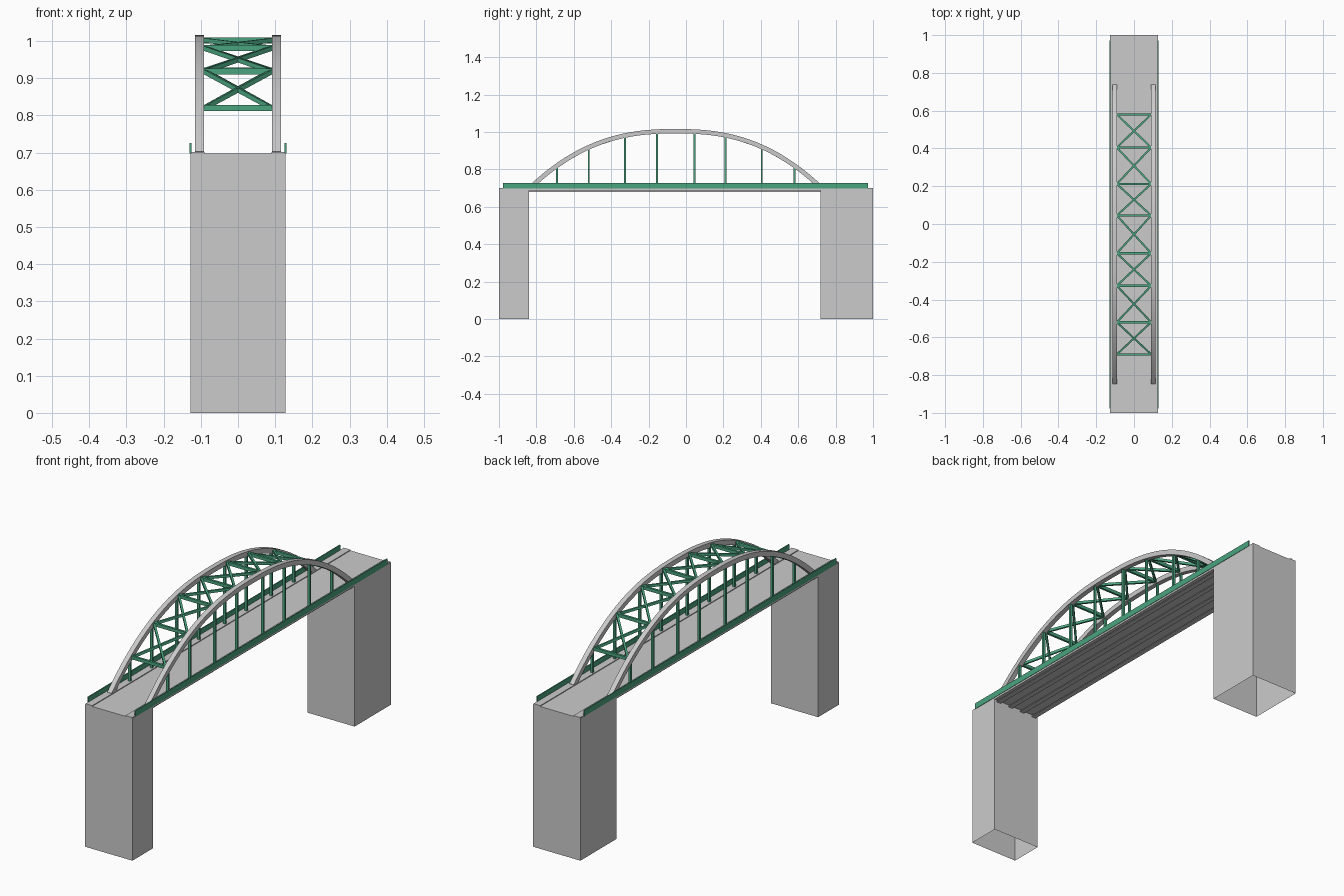
import bpy, bmesh
from mathutils import Vector, Matrix

if "Cube" in bpy.data.objects:
    bpy.data.objects.remove(bpy.data.objects["Cube"])

green = bpy.data.materials.new("green_paint")
green.diffuse_color = (0.07, 0.37, 0.21, 1)
green.use_nodes = True
green.node_tree.nodes["Principled BSDF"].inputs["Base Color"].default_value = green.diffuse_color

CY, HALF, TOP = -0.055, 0.785, 1.004      # arch centre, half span, crown height
STATIONS = [-0.69, -0.52, -0.327, -0.155, 0.045, 0.212, 0.405, 0.58]


def arch_z(y):
    return TOP - 0.56 * abs(y - CY) ** 2.45


def finish(name, bm, mat=None):
    bmesh.ops.recalc_face_normals(bm, faces=bm.faces)
    me = bpy.data.meshes.new(name)
    bm.to_mesh(me)
    bm.free()
    ob = bpy.data.objects.new(name, me)
    bpy.context.collection.objects.link(ob)
    if mat:
        me.materials.append(mat)
    return ob


def add_box(bm, x0, x1, y0, y1, z0, z1):
    m = Matrix.Translation(((x0 + x1) / 2, (y0 + y1) / 2, (z0 + z1) / 2))
    m = m @ Matrix.Diagonal((x1 - x0, y1 - y0, z1 - z0, 1))
    bmesh.ops.create_cube(bm, size=1, matrix=m)


def add_beam(bm, p, q, w, h):
    # box from p to q, with its depth h kept as vertical as possible
    p, q = Vector(p), Vector(q)
    d = q - p
    ax = d.normalized()
    side = Vector((0, 0, 1)).cross(ax).normalized()
    up = ax.cross(side)
    m = Matrix((ax * d.length, side * w, up * h)).transposed().to_4x4()
    bmesh.ops.create_cube(bm, size=1, matrix=Matrix.Translation((p + q) / 2) @ m)


# abutments, open underneath
for name, y0, y1 in (("front_abutment", -1, -0.84), ("back_abutment", 0.72, 1)):
    bm = bmesh.new()
    add_box(bm, -0.128, 0.128, y0, y1, 0, 0.697)
    bm.normal_update()
    bottom = [f for f in bm.faces if f.normal.z < -0.5]
    bmesh.ops.delete(bm, geom=bottom, context='FACES_ONLY')
    finish(name, bm)

# deck slab
bm = bmesh.new()
add_box(bm, -0.128, 0.128, -0.84, 0.72, 0.688, 0.697)
finish("deck", bm)

# raised kerbs along both edges
bm = bmesh.new()
for s in (-1, 1):
    x = sorted((s * 0.09, s * 0.127))
    add_box(bm, *x, -1, 1, 0.697, 0.701)
finish("kerbs", bm)

# flanged girders under the deck
bm = bmesh.new()
for x in (-0.105, -0.035, 0.035, 0.105):
    add_box(bm, x - 0.004, x + 0.004, -0.84, 0.72, 0.682, 0.688)
    add_box(bm, x - 0.012, x + 0.012, -0.84, 0.72, 0.678, 0.682)
finish("girders", bm)

# green parapets
bm = bmesh.new()
for s in (-1, 1):
    x = sorted((s * 0.125, s * 0.130))
    add_box(bm, *x, -0.978, 0.972, 0.697, 0.726)
finish("parapets", bm, green)

# arch ribs swept as rectangular sections
N = 40
for side, s in (("left", -1), ("right", 1)):
    bm = bmesh.new()
    rings = []
    for i in range(N + 1):
        y = CY - HALF + 2 * HALF * i / N
        c = Vector((0, y, arch_z(y)))
        t = Vector((0, 0.002, arch_z(y + 0.001) - arch_z(y - 0.001))).normalized()
        n = Vector((0, -t.z, t.y)) * 0.012
        rings.append([bm.verts.new(c + n * k + Vector((s * x, 0, 0)))
                      for x, k in ((0.091, -1), (0.115, -1), (0.115, 1), (0.091, 1))])
    for a, b in zip(rings, rings[1:]):
        for j in range(4):
            bm.faces.new((a[j], a[(j + 1) % 4], b[(j + 1) % 4], b[j]))
    bm.faces.new(rings[0])
    bm.faces.new(rings[-1])
    rib = finish(side + "_arch", bm)
    bpy.context.view_layer.objects.active = rib
    rib.select_set(True)
    bpy.ops.object.shade_smooth_by_angle()
    rib.select_set(False)

# hangers from ribs to deck
bm = bmesh.new()
for y in STATIONS:
    for x in (-0.103, 0.103):
        add_box(bm, x - 0.006, x + 0.006, y - 0.005, y + 0.005, 0.697, arch_z(y))
finish("hangers", bm, green)

# cross struts between the ribs
bm = bmesh.new()
for y in STATIONS:
    add_beam(bm, (-0.093, y, arch_z(y)), (0.093, y, arch_z(y)), 0.011, 0.016)
finish("cross_struts", bm, green)

# diagonal bracing in every panel
bm = bmesh.new()
for a, b in zip(STATIONS, STATIONS[1:]):
    for s in (-1, 1):
        add_beam(bm, (-s * 0.091, a, arch_z(a)), (s * 0.091, b, arch_z(b)), 0.010, 0.012)
finish("diagonal_braces", bm, green)
